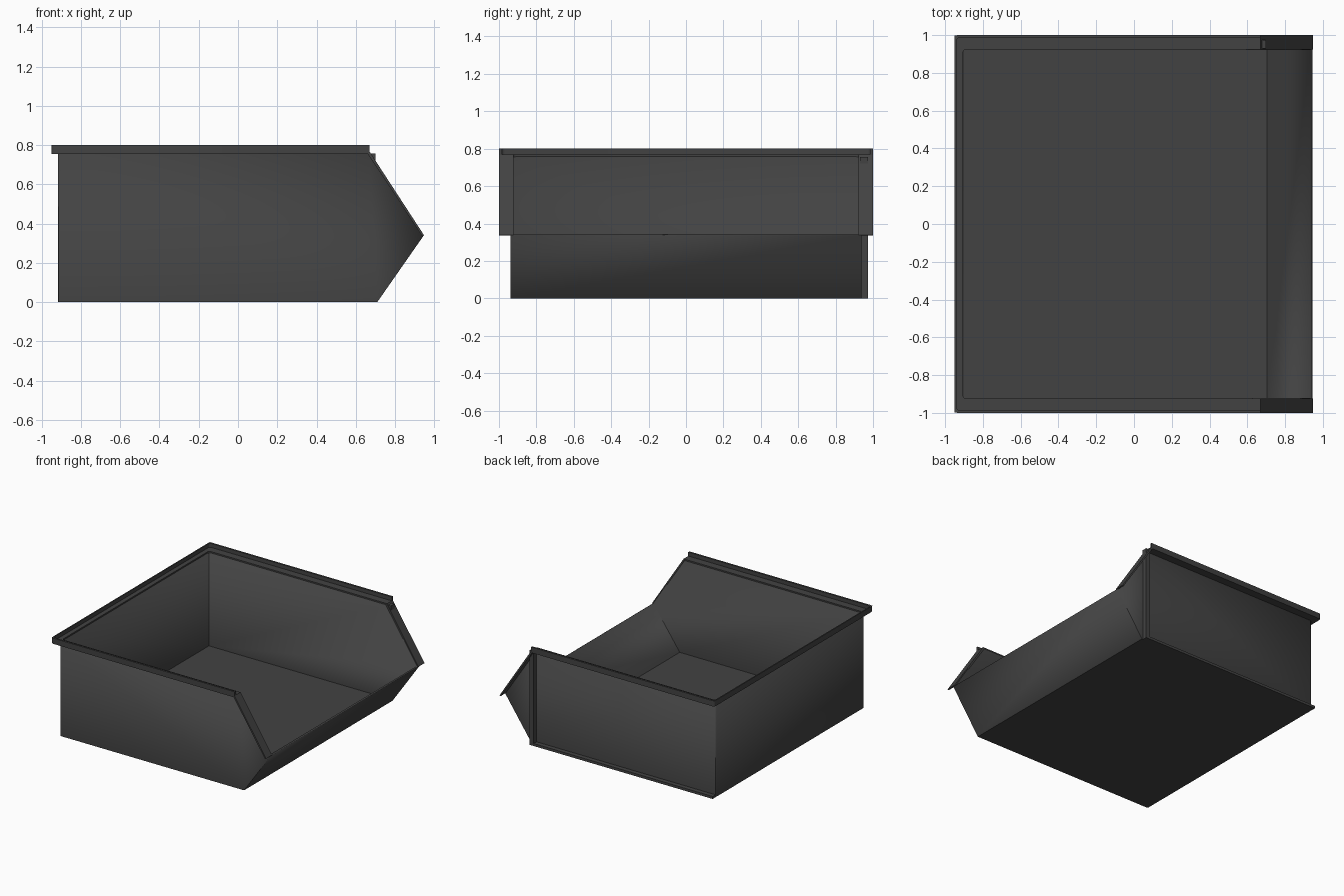
import bpy, bmesh

if "Cube" in bpy.data.objects:
    bpy.data.objects.remove(bpy.data.objects["Cube"])

mat = bpy.data.materials.new("dark_grey")
mat.diffuse_color = (0.055, 0.055, 0.055, 1)
mat.use_nodes = True
mat.node_tree.nodes["Principled BSDF"].inputs["Base Color"].default_value = mat.diffuse_color


def finish(name, bm):
    bmesh.ops.recalc_face_normals(bm, faces=bm.faces)
    me = bpy.data.meshes.new(name)
    bm.to_mesh(me)
    bm.free()
    ob = bpy.data.objects.new(name, me)
    ob.data.materials.append(mat)
    bpy.context.collection.objects.link(ob)
    return ob


def extrude_profile(pts, y0, y1):
    """Closed prism from an x-z outline, swept along y."""
    bm = bmesh.new()
    a = [bm.verts.new((x, y0, z)) for x, z in pts]
    b = [bm.verts.new((x, y1, z)) for x, z in pts]
    n = len(pts)
    caps = [bm.faces.new(a), bm.faces.new(b[::-1])]
    sides = [bm.faces.new((a[i], a[(i + 1) % n], b[(i + 1) % n], b[i])) for i in range(n)]
    bmesh.ops.recalc_face_normals(bm, faces=bm.faces)
    return bm, sides


# Bin body: prism with the top and upper front open, then given thickness
outline = [(-0.917, 0), (0.71, 0), (0.945, 0.337), (0.67, 0.758), (-0.917, 0.758)]
bm, sides = extrude_profile(outline, -0.937, 0.937)
bmesh.ops.delete(bm, geom=[sides[2], sides[3]], context='FACES_ONLY')
loose = [e for e in bm.edges if not e.link_faces]
bmesh.ops.delete(bm, geom=loose, context='EDGES')
back_edges = [e for e in bm.edges if all(v.co.x < -0.9 for v in e.verts) and len(e.link_faces) == 2
              and abs(e.verts[0].co.z - e.verts[1].co.z) > 0.1]
bmesh.ops.bevel(bm, geom=back_edges, offset=0.012, segments=2, profile=0.5, affect='EDGES')
body = finish("bin_body", bm)
sol = body.modifiers.new("wall_thickness", 'SOLIDIFY')
sol.thickness = 0.013
sol.offset = -1
sol.use_even_offset = True

# Rim: L-shaped section swept round three sides, with rounded corners
section = [(0, 0.755), (0, 0.8), (0.015, 0.8), (0.015, 0.769), (0.075, 0.769), (0.075, 0.755)]
bm = bmesh.new()
rings = []
for x_end, s in ((True, -1), (False, -1), (False, 1), (True, 1)):
    rings.append([bm.verts.new((0.67 if x_end else -0.95 + d * 0.6, s * (1 - d), z))
                  for d, z in section])
n = len(section)
for r, q in zip(rings, rings[1:]):
    for i in range(n):
        j = (i + 1) % n
        bm.faces.new((r[i], r[j], q[j], q[i]))
bm.faces.new(rings[0])
bm.faces.new(rings[-1][::-1])
corners = [e for e in bm.edges if abs(e.verts[0].co.z - e.verts[1].co.z) > 0.01
           and e.verts[0].co.x < 0]
bmesh.ops.recalc_face_normals(bm, faces=bm.faces)
bmesh.ops.bevel(bm, geom=corners, offset=0.016, segments=3, profile=0.5, affect='EDGES')
finish("rim", bm)

# Sloped flanges beside the front opening
flange = [(0.67, 0.767), (0.948, 0.34), (0.938, 0.336), (0.66, 0.757)]
for side, y0, y1 in (("near", -1, -0.923), ("far", 0.923, 1)):
    bm, _ = extrude_profile(flange, y0, y1)
    finish("opening_flange_" + side, bm)

# Far side only: upright rib and bottom ledge
for name, x0, x1, z1 in (("side_rib", 0.665, 0.70, 0.757), ("side_ledge", -0.917, 0.70, 0.02)):
    bm, _ = extrude_profile([(x0, 0), (x1, 0), (x1, z1), (x0, z1)], 0.93, 0.973)
    finish(name, bm)

# Smooth only the small rounded corners
for ob in bpy.data.objects:
    ob.select_set(True)
    bpy.context.view_layer.objects.active = ob
bpy.ops.object.shade_smooth_by_angle(angle=0.7)
